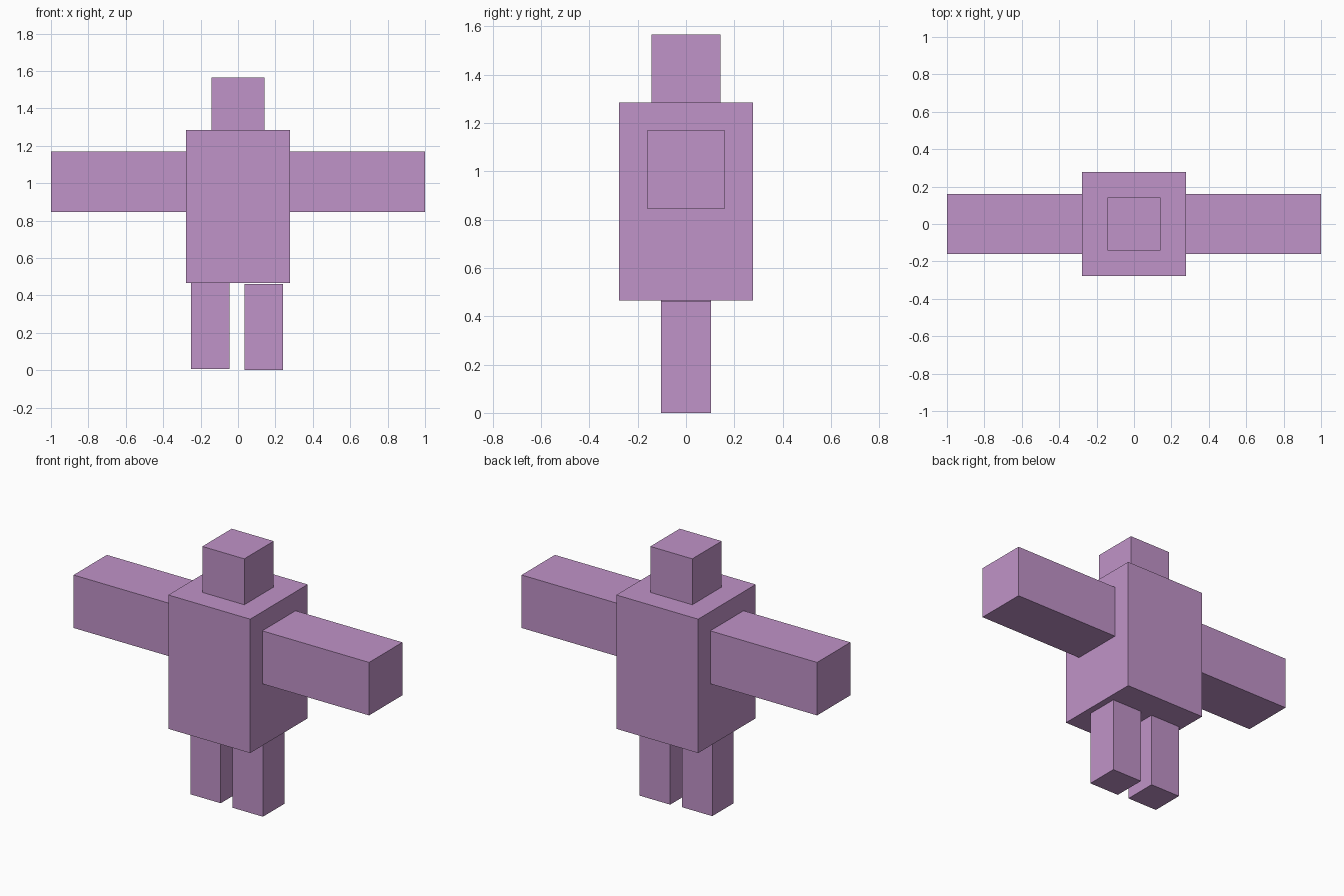
import bpy

if "Cube" in bpy.data.objects:
    bpy.data.objects.remove(bpy.data.objects["Cube"])

# Single flat colour
purple = bpy.data.materials.new("soft_purple")
purple.diffuse_color = (0.527, 0.292, 0.578, 1.0)
purple.use_nodes = True
purple.node_tree.nodes["Principled BSDF"].inputs["Base Color"].default_value = purple.diffuse_color


def box(name, x, y, z):
    """Add a box spanning the given (min, max) ranges."""
    spans = (x, y, z)
    bpy.ops.mesh.primitive_cube_add(size=1, location=[(a + b) / 2 for a, b in spans])
    obj = bpy.context.object
    obj.name = name
    obj.scale = [b - a for a, b in spans]
    bpy.ops.object.transform_apply(location=False, rotation=False, scale=True)
    obj.data.materials.append(purple)
    return obj


# Body and head
box("torso", (-0.277, 0.277), (-0.278, 0.278), (0.466, 1.285))
box("head", (-0.142, 0.142), (-0.142, 0.142), (1.285, 1.566))

# Outstretched arms
for side, x in (("left", (-1.0, -0.277)), ("right", (0.277, 1.0))):
    box(side + "_arm", x, (-0.161, 0.161), (0.845, 1.169))

# Legs, the left one set very slightly higher
box("left_leg", (-0.25, -0.045), (-0.103, 0.103), (0.006, 0.468))
box("right_leg", (0.035, 0.241), (-0.103, 0.103), (0.0, 0.462))
